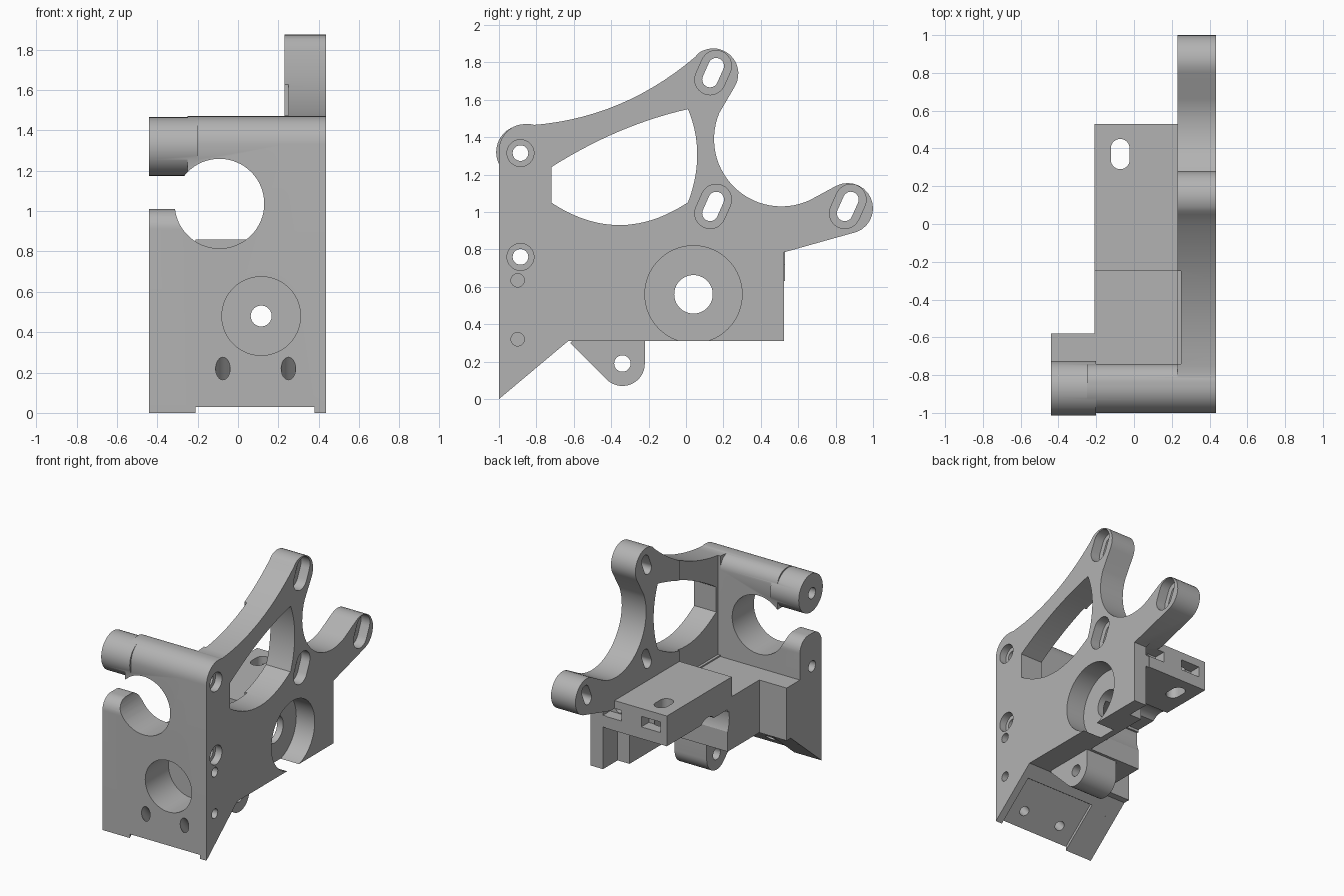
import bpy, bmesh, math
from mathutils import Vector

if "Cube" in bpy.data.objects:
    bpy.data.objects.remove(bpy.data.objects["Cube"])

metal = bpy.data.materials.new("plain_grey")
metal.use_nodes = True
grey = (0.45, 0.45, 0.45, 1)
metal.diffuse_color = grey
metal.node_tree.nodes["Principled BSDF"].inputs["Base Color"].default_value = grey


def arc(cx, cy, r, start, end, n=14):
    angles = [math.radians(start + (end - start) * i / n) for i in range(n + 1)]
    return [(cx + r * math.cos(a), cy + r * math.sin(a)) for a in angles]


def circle(cx, cy, r, n=40):
    return arc(cx, cy, r, 0, 360 - 360 / n, n - 1)


def bend(p, mid, q, n=14):
    """Smooth curve from p to q passing through mid."""
    p, mid, q = Vector(p), Vector(mid), Vector(q)
    c = 2 * mid - (p + q) / 2
    ts = [i / n for i in range(n + 1)]
    return [tuple(p * (1 - t) ** 2 + c * 2 * t * (1 - t) + q * t * t) for t in ts]


def rect(u0, u1, v0, v1):
    return [(u0, v0), (u1, v0), (u1, v1), (u0, v1)]


def slot(cx, cy, r, half, tilt):
    d = Vector((math.cos(math.radians(tilt)), math.sin(math.radians(tilt)))) * half
    return (arc(cx + d.x, cy + d.y, r, tilt - 90, tilt + 90)
            + arc(cx - d.x, cy - d.y, r, tilt + 90, tilt + 270))


def prism(name, pts, axis, a, b):
    """Extrude a profile from a to b along an axis."""
    place = {"x": lambda u, v, w: (w, u, v),
             "y": lambda u, v, w: (u, w, v),
             "z": lambda u, v, w: (u, v, w)}[axis]
    bm = bmesh.new()
    low = [bm.verts.new(place(u, v, a)) for u, v in pts]
    high = [bm.verts.new(place(u, v, b)) for u, v in pts]
    bm.faces.new(low)
    bm.faces.new(high)
    for i in range(len(pts)):
        j = (i + 1) % len(pts)
        bm.faces.new((low[i], low[j], high[j], high[i]))
    bmesh.ops.recalc_face_normals(bm, faces=bm.faces)
    me = bpy.data.meshes.new(name)
    bm.to_mesh(me)
    bm.free()
    ob = bpy.data.objects.new(name, me)
    bpy.context.scene.collection.objects.link(ob)
    me.materials.append(metal)
    return ob


def combine(base, other, operation):
    mod = base.modifiers.new("bool", "BOOLEAN")
    mod.operation = operation
    mod.solver = "EXACT"
    mod.object = other
    bpy.context.view_layer.update()
    done = base.evaluated_get(bpy.context.evaluated_depsgraph_get())
    me = bpy.data.meshes.new_from_object(done)
    base.modifiers.clear()
    base.data = me
    bpy.data.objects.remove(other)


def cut(base, pts, axis, a, b):
    combine(base, prism("cutter", pts, axis, a, b), "DIFFERENCE")


# Side plate with two arms
top_corner = arc(-0.86, 1.33, 0.14, 180, 90)
side_profile = ([(-1, 0)] + top_corner
                + bend((-0.82, 1.465), (-0.36, 1.575), (0.05, 1.83))
                + arc(0.145, 1.74, 0.135, 125, -30)
                + arc(0.51, 1.39, 0.36, 157, 295, 28)
                + arc(0.865, 1.02, 0.135, 118, -70)
                + [(0.525, 0.785), (0.525, 0.31), (-0.63, 0.31)])
bracket = prism("bracket_body", side_profile, "x", 0.23, 0.435)
window = (bend((-0.72, 1.24), (-0.36, 1.43), (0.01, 1.55))
          + bend((0.015, 1.54), (0.06, 1.3), (0.01, 1.05))
          + bend((0, 1.045), (-0.36, 0.93), (-0.72, 1.05)))
cut(bracket, window, "x", 0, 1)
cut(bracket, rect(-0.74, -0.25, 0.72, 1.64), "x", 0, 0.25)

# Front plate, clamp jaw and rod above it
foot = [(-0.74, 0.218), (-1, 0)]
solids = [
    ("front_plate", foot + top_corner + arc(-0.84, 1.37, 0.1, 90, 0), "x", -0.25, 0.435),
    ("lower_jaw", foot + arc(-0.9, 0.91, 0.1, 180, 90) + arc(-0.84, 0.91, 0.1, 90, 0),
     "x", -0.44, -0.2),
    ("clamp_rod", circle(-0.87, 1.32, 0.145), "x", -0.44, -0.2),
    # Inner block, shelf and ear
    ("inner_block", [(-0.8, 0.168), (-0.63, 0.31), (-0.58, 0.31), (-0.58, 0.71), (-0.8, 0.71)],
     "x", -0.44, 0.3),
    ("middle_block", rect(-0.65, -0.2, 0.31, 0.71), "x", -0.21, 0.3),
    ("shelf", rect(-0.25, 0.53, 0.63, 0.86), "x", -0.21, 0.3),
    ("ear", [(-0.22, 0.4), (-0.5, 0.4), (-0.62, 0.3)] + arc(-0.34, 0.19, 0.12, 225, 360),
     "x", -0.02, 0.25),
]
for name, pts, axis, a, b in solids:
    combine(bracket, prism(name, pts, axis, a, b), "UNION")

# Large bearing bore in the side, open below, with a web
cut(bracket, circle(0.04, 0.56, 0.26, 64), "x", 0.28, 0.6)
cut(bracket, circle(0.04, 0.56, 0.103), "x", -0.6, 0.6)
lower_arc = [p for p in circle(0.04, 0.56, 0.26, 64) if p[1] < 0.63]
lower_arc.sort(key=lambda p: math.atan2(p[0] - 0.04, 0.6 - p[1]))
cut(bracket, lower_arc, "x", -0.5, 0.2)
cut(bracket, rect(0.35, 0.7, 0.2, 0.63), "x", 0, 0.33)

# Counterbored slots on the arms
for y, z in ((0.145, 1.745), (0.145, 1.03), (0.865, 1.03)):
    cut(bracket, slot(y, z, 0.082, 0.04, 66), "x", 0.36, 0.6)
    cut(bracket, slot(y, z, 0.042, 0.04, 66), "x", 0.1, 0.6)

# Clamp screw holes, pin holes and ear hole
for z in (1.315, 0.76):
    cut(bracket, circle(-0.885, z, 0.042, 24), "x", -0.6, 0.6)
    cut(bracket, circle(-0.885, z, 0.072, 32), "x", 0.38, 0.6)
for z in (0.635, 0.32):
    cut(bracket, circle(-0.9, z, 0.036, 24), "x", 0.33, 0.6)
cut(bracket, circle(-0.34, 0.19, 0.044, 24), "x", -0.3, 0.6)

# Round openings in the front plate
cut(bracket, circle(-0.092, 1.037, 0.222, 64), "y", -1.2, -0.5)
cut(bracket, circle(0.115, 0.48, 0.195, 56), "y", -1.2, -0.72)
cut(bracket, circle(0.115, 0.48, 0.052, 24), "y", -1.2, 0.2)

# Shallow recess and screw holes across the slanted foot
cut(bracket, [(-1.05, -0.2), (-1.05, -0.012), (-0.73, 0.256), (-0.65, 0.2)], "x", -0.21, 0.38)
for x in (-0.075, 0.25):
    drill = prism("drill", circle(0, 0, 0.036, 24), "z", -0.5, 0.3)
    drill.rotation_euler.x = math.atan2(0.31, 0.37)
    drill.location = (x, -1, 0.22)
    combine(bracket, drill, "DIFFERENCE")

# Shelf slot and rear nut pockets
cut(bracket, slot(-0.073, 0.37, 0.05, 0.03, 90), "z", 0.5, 1)
for x in (-0.075, 0.25):
    cut(bracket, rect(x - 0.08, x + 0.08, 0.72, 0.8), "y", 0.44, 0.7)
    cut(bracket, circle(x, 0.76, 0.035, 20), "y", 0.3, 0.7)

bpy.context.view_layer.objects.active = bracket
bracket.select_set(True)
bpy.ops.object.shade_smooth_by_angle(angle=math.radians(25))
